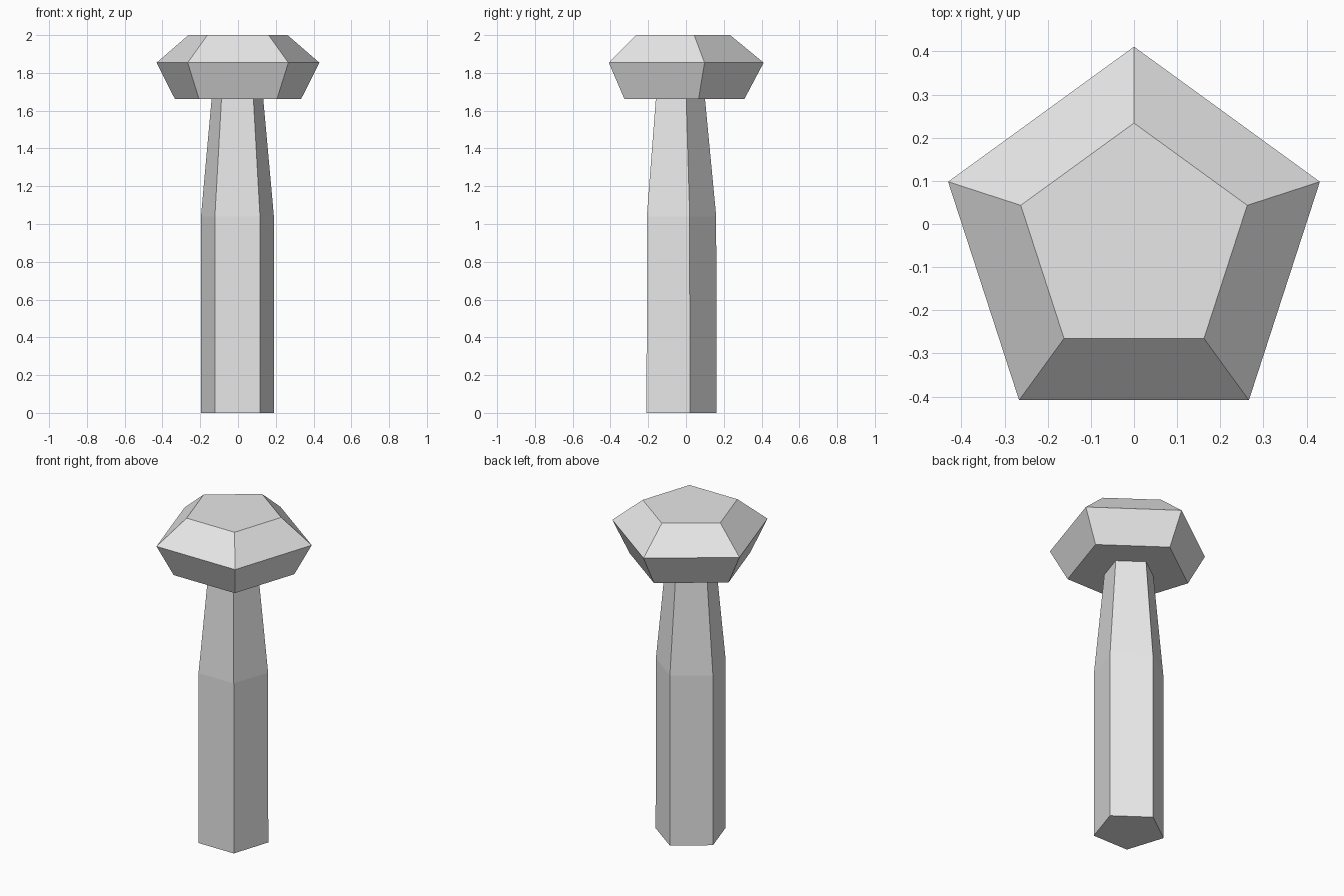
import bpy
import bmesh
from math import cos, sin, pi

# Remove the default cube
cube = bpy.data.objects.get("Cube")
if cube:
    bpy.data.objects.remove(cube, do_unlink=True)

# Single light grey material
grey = bpy.data.materials.new("light_grey")
grey.use_nodes = True
colour = (0.8, 0.8, 0.8, 1)
grey.diffuse_color = colour
grey.node_tree.nodes["Principled BSDF"].inputs["Base Color"].default_value = colour

SIDES = 5


def pentagon_loft(name, rings, x, y):
    """Closed solid through stacked pentagons, each given as (radius, z)."""
    bm = bmesh.new()
    loops = []
    for radius, z in rings:
        angles = [pi / 2 + 2 * pi * i / SIDES for i in range(SIDES)]
        loops.append([bm.verts.new((radius * cos(a), radius * sin(a), z)) for a in angles])
    for low, high in zip(loops, loops[1:]):
        for i in range(SIDES):
            j = (i + 1) % SIDES
            bm.faces.new((low[i], low[j], high[j], high[i]))
    bm.faces.new(loops[0][::-1])
    bm.faces.new(loops[-1])
    bmesh.ops.recalc_face_normals(bm, faces=bm.faces)
    mesh = bpy.data.meshes.new(name)
    bm.to_mesh(mesh)
    bm.free()
    mesh.materials.append(grey)
    obj = bpy.data.objects.new(name, mesh)
    obj.location = (x, y, 0)
    bpy.context.collection.objects.link(obj)
    return obj


# Straight shaft that tapers towards the head, its end just inside it
pentagon_loft("shaft", [(0.204, 0), (0.203, 1.04), (0.142, 1.68)], -0.003, -0.043)

# Faceted head: flared underside, bevelled crown
pentagon_loft("head", [(0.352, 1.663), (0.453, 1.854), (0.276, 2.0)], 0, -0.042)
